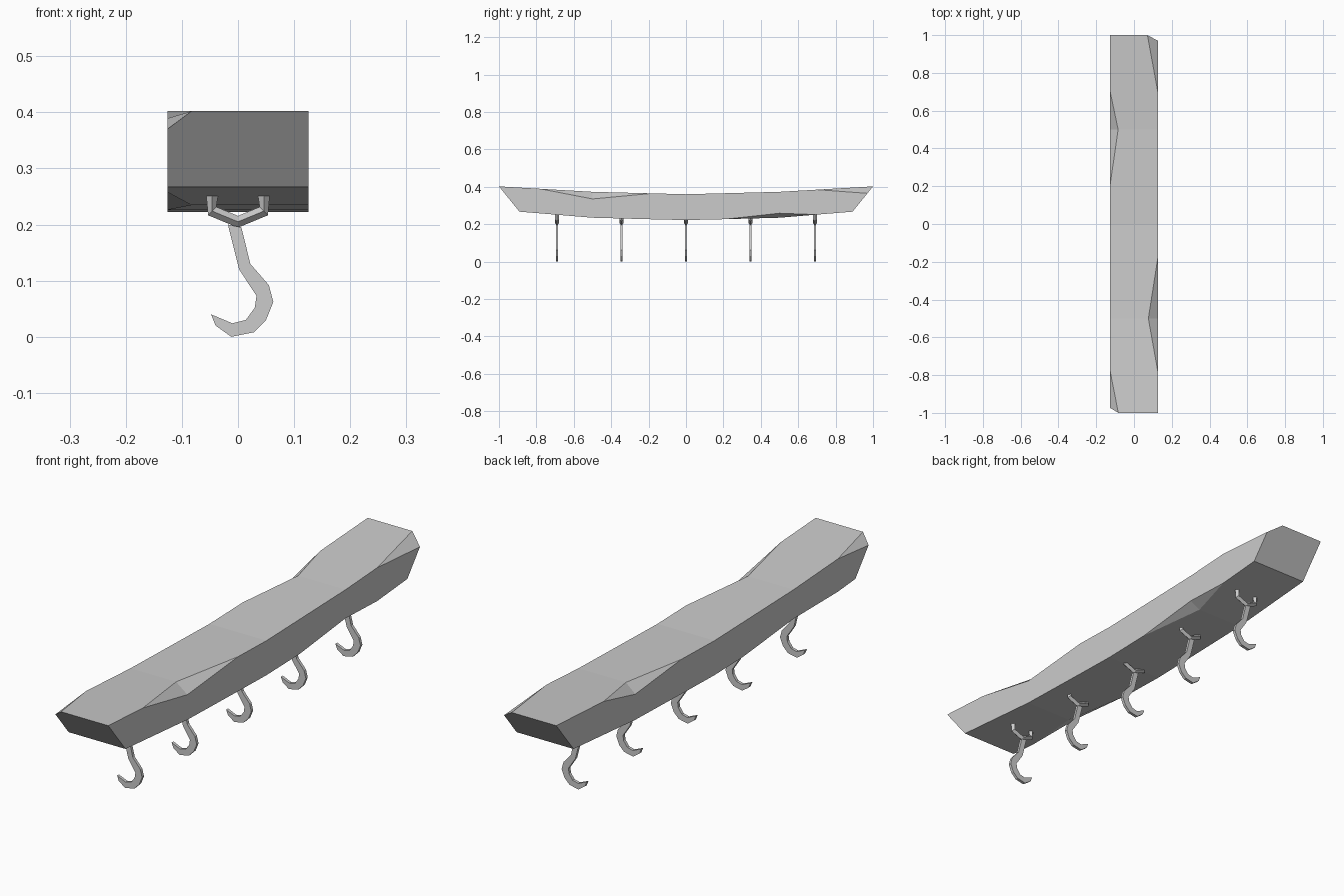
import bpy
import bmesh

cube = bpy.data.objects.get("Cube")
if cube:
    bpy.data.objects.remove(cube, do_unlink=True)

GREY = (0.6, 0.6, 0.6, 1.0)
metal = bpy.data.materials.new("plain grey")
metal.use_nodes = True
metal.diffuse_color = GREY
metal.node_tree.nodes["Principled BSDF"].inputs["Base Color"].default_value = GREY


def make_object(name, bm):
    bmesh.ops.recalc_face_normals(bm, faces=bm.faces)
    mesh = bpy.data.meshes.new(name)
    bm.to_mesh(mesh)
    bm.free()
    mesh.materials.append(metal)
    obj = bpy.data.objects.new(name, mesh)
    bpy.context.collection.objects.link(obj)
    return obj


def along(profile, y):
    """Height on a mirrored profile at distance y from the middle."""
    y = abs(y)
    for (y0, z0), (y1, z1) in zip(profile, profile[1:]):
        if y <= y1:
            return z0 + (z1 - z0) * (y - y0) / (y1 - y0)
    return profile[-1][1]


# Curved beam with chipped edges, lofted through cross-sections
HALF = 0.126
TOP = [(0, 0.36), (0.5, 0.373), (1, 0.402)]
BOTTOM = [(0, 0.222), (0.48, 0.233), (0.89, 0.267)]
STATIONS = [-1, -0.78, -0.5, -0.18, 0, 0.21, 0.5, 0.7, 1]
# Chip size (inward, vertical) by station, side and edge
CHIPS = {
    (-1, -1, "top"): (0.043, 0.032),
    (-0.5, 1, "top"): (0.05, 0.038),
    (0.5, -1, "top"): (0.042, 0.036),
    (1, 1, "top"): (0.055, 0.037),
    (-0.5, -1, "bottom"): (0.043, 0.022),
    (0.5, 1, "bottom"): (0.045, 0.024),
}


def section(y):
    top, bottom = along(TOP, y), along(BOTTOM, y)
    points = []
    for side, edge in ((-1, "top"), (1, "top"), (1, "bottom"), (-1, "bottom")):
        dx, dz = CHIPS.get((y, side, edge), (0, 0))
        z, inward = (top, -1) if edge == "top" else (bottom, 1)
        pair = [(side * HALF, z + inward * dz), (side * (HALF - dx), z)]
        # keep a steady winding round the section
        if (side > 0) == (edge == "top"):
            pair.reverse()
        points += pair
    slant = 0.81 if abs(y) == 1 else 0
    return [(x, y * (1 - slant * (top - z)), z) for x, z in points]


bm = bmesh.new()
rings = [[bm.verts.new(p) for p in section(y)] for y in STATIONS]
for a, b in zip(rings, rings[1:]):
    for i in range(len(a)):
        j = (i + 1) % len(a)
        bm.faces.new((a[i], a[j], b[j], b[i]))
bm.faces.new(rings[0])
bm.faces.new(rings[-1])
bmesh.ops.remove_doubles(bm, verts=bm.verts, dist=0.0005)
make_object("beam", bm)

# Flat hook outline in x and z
OUTLINE = [(0.006, 0.195), (0.022, 0.13), (0.055, 0.092), (0.063, 0.062),
           (0.05, 0.03), (0.028, 0.008), (-0.012, 0), (-0.04, 0.02),
           (-0.048, 0.04), (-0.01, 0.024), (0.014, 0.03), (0.03, 0.052),
           (0.033, 0.073), (0.002, 0.12), (-0.018, 0.2)]
THICK = 0.012


def hook(name, y):
    bm = bmesh.new()
    face = bm.faces.new([bm.verts.new((x, y - THICK / 2, z)) for x, z in OUTLINE])
    grown = bmesh.ops.extrude_face_region(bm, geom=[face])
    moved = [v for v in grown["geom"] if isinstance(v, bmesh.types.BMVert)]
    bmesh.ops.translate(bm, verts=moved, vec=(0, THICK, 0))
    make_object(name, bm)


# Forked bracket: a faceted bar bent into a cradle
ARM = [(0.046, 0.251), (0.046, 0.224), (0, 0.205)]
PATH = [(-x, z) for x, z in ARM] + ARM[-2::-1]
BAR = 0.0105


def bracket(name, y):
    bm = bmesh.new()
    loops = []
    for i, (x, z) in enumerate(PATH):
        # mitre direction across the bend
        x0, z0 = PATH[max(i - 1, 0)]
        x1, z1 = PATH[min(i + 1, len(PATH) - 1)]
        length = ((x1 - x0) ** 2 + (z1 - z0) ** 2) ** 0.5
        nx, nz = -(z1 - z0) / length * BAR, (x1 - x0) / length * BAR
        loops.append([bm.verts.new((x + a * nx, y + b * BAR, z + a * nz))
                      for a, b in ((1, 0), (0, 1), (-1, 0), (0, -1))])
    for a, b in zip(loops, loops[1:]):
        for i in range(4):
            j = (i + 1) % 4
            bm.faces.new((a[i], a[j], b[j], b[i]))
    bm.faces.new(loops[0])
    bm.faces.new(loops[-1])
    make_object(name, bm)


for n in range(5):
    y = (n - 2) * 0.345
    hook(f"hook_{n + 1}", y)
    bracket(f"hook_bracket_{n + 1}", y)
